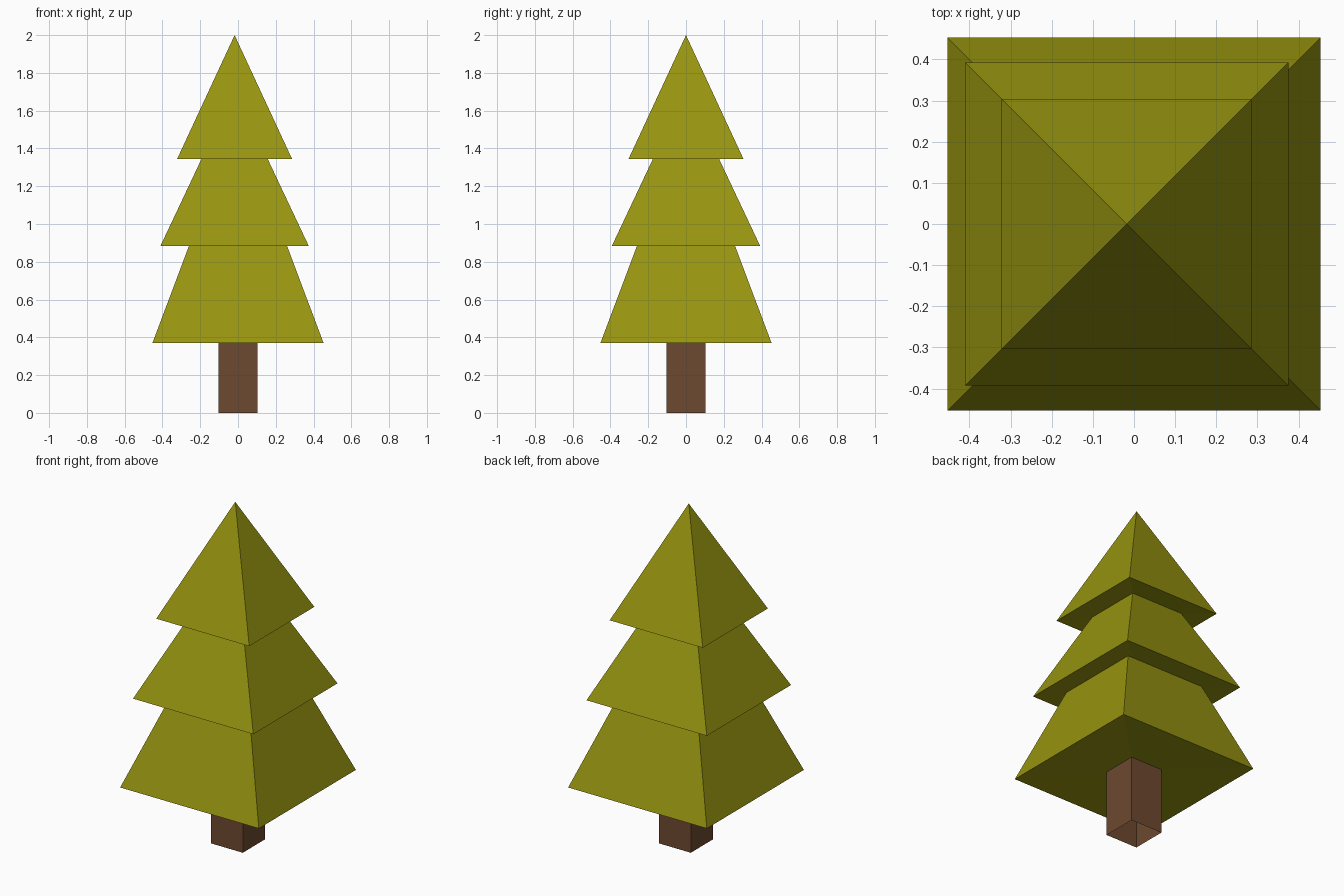
import bpy
import bmesh

if "Cube" in bpy.data.objects:
    bpy.data.objects.remove(bpy.data.objects["Cube"])


def material(name, rgb):
    m = bpy.data.materials.new(name)
    m.diffuse_color = (*rgb, 1.0)
    m.use_nodes = True
    m.node_tree.nodes["Principled BSDF"].inputs["Base Color"].default_value = m.diffuse_color
    return m


def make_object(name, bm, mat):
    bmesh.ops.recalc_face_normals(bm, faces=bm.faces)
    mesh = bpy.data.meshes.new(name)
    bm.to_mesh(mesh)
    bm.free()
    mesh.materials.append(mat)
    obj = bpy.data.objects.new(name, mesh)
    bpy.context.collection.objects.link(obj)
    return obj


def square(bm, cx, half, z):
    return [bm.verts.new((cx + sx * half, sy * half, z))
            for sx, sy in ((-1, -1), (1, -1), (1, 1), (-1, 1))]


def tier(name, cx, half, base, apex, mat, hollow=0.025):
    """Four-sided pyramid with a slightly hollowed underside."""
    bm = bmesh.new()
    rim = square(bm, cx, half, base)
    top = bm.verts.new((cx, 0, apex))
    under = bm.verts.new((cx, 0, base + hollow))
    for a, b in zip(rim, rim[1:] + rim[:1]):
        bm.faces.new((a, b, top))
        bm.faces.new((b, a, under))
    return make_object(name, bm, mat)


green = material("olive green", (0.31, 0.30, 0.005))
brown = material("bark brown", (0.155, 0.067, 0.029))

# Foliage tiers: name, centre x, half width, base height, apex height
for name, cx, half, base, apex in (
    ("lower_foliage", 0.0, 0.453, 0.37, 1.575),
    ("middle_foliage", -0.018, 0.393, 0.883, 1.716),
    ("upper_foliage", -0.018, 0.304, 1.345, 2.0),
):
    tier(name, cx, half, base, apex, green)

# Trunk: square tube, open at the bottom
bm = bmesh.new()
low, high = square(bm, 0, 0.104, 0), square(bm, 0, 0.104, 0.40)
for i in range(4):
    j = (i + 1) % 4
    bm.faces.new((low[i], low[j], high[j], high[i]))
bm.faces.new(high)
make_object("trunk", bm, brown)
